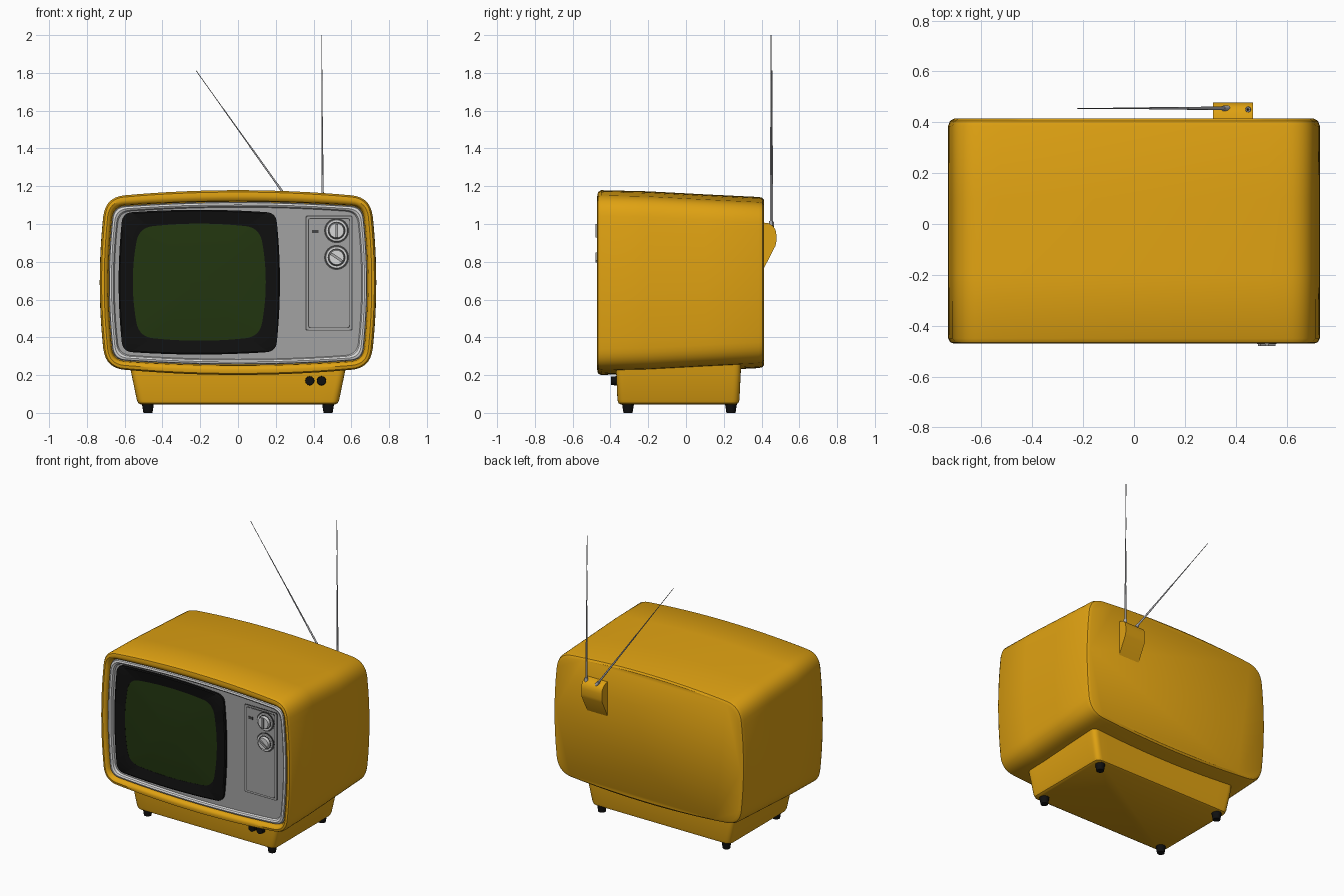
import bpy, bmesh, math
from mathutils import Vector

if "Cube" in bpy.data.objects:
    bpy.data.objects.remove(bpy.data.objects["Cube"])


def material(name, r, g, b):
    m = bpy.data.materials.new(name)
    m.diffuse_color = (r, g, b, 1)
    m.use_nodes = True
    m.node_tree.nodes["Principled BSDF"].inputs["Base Color"].default_value = m.diffuse_color
    return m


YELLOW = material("mustard yellow", 0.74, 0.36, 0.006)
BLACK = material("black", 0.005, 0.005, 0.005)
GREEN = material("dark screen green", 0.016, 0.036, 0.005)
GREY = material("panel grey", 0.36, 0.36, 0.36)
LIGHT = material("light trim grey", 0.68, 0.68, 0.68)
CHROME = material("antenna metal", 0.42, 0.42, 0.44)
DARK = material("dark grey", 0.06, 0.06, 0.06)


def finish(name, bm, mat, angle=35):
    bmesh.ops.recalc_face_normals(bm, faces=bm.faces)
    me = bpy.data.meshes.new(name)
    bm.to_mesh(me)
    bm.free()
    me.materials.append(mat)
    ob = bpy.data.objects.new(name, me)
    bpy.context.collection.objects.link(ob)
    bpy.ops.object.select_all(action='DESELECT')
    ob.select_set(True)
    bpy.context.view_layer.objects.active = ob
    bpy.ops.object.shade_smooth_by_angle(angle=math.radians(angle))
    return ob


def outline(w, h, bw, bh, r, n=8):
    """Rounded rectangle with bulging edges, half sizes w and h."""
    cx, cz = w - bw, h - bh
    side = lambda z: Vector((w - bw * (z / cz) ** 2, z))
    top = lambda x: Vector((x, h - bh * (x / cx) ** 2))
    a, b, c = side(cz - r), top(cx - r), Vector((cx, cz))
    q = [side((cz - r) * i / n) for i in range(n)]
    q += [a * (1 - t) ** 2 + c * 2 * t * (1 - t) + b * t * t for t in [i / n for i in range(n)]]
    q += [top((cx - r) * (1 - i / n)) for i in range(n + 1)]
    left = [Vector((-p.x, p.y)) for p in reversed(q[:-1])]
    upper = q + left
    return upper + [Vector((p.x, -p.y)) for p in reversed(upper[1:-1])]


def loft(name, rings, mat, first=True, last=True, closed=False, flat=False, angle=35):
    """rings: (depth, centre u, centre v, outline args); depth is y, or z when flat."""
    bm = bmesh.new()
    loops = []
    for d, cu, cv, args in rings:
        loops.append([bm.verts.new((p.x + cu, p.y + cv, d) if flat else (p.x + cu, d, p.y + cv))
                      for p in outline(*args)])
    pairs = list(zip(loops, loops[1:]))
    if closed:
        pairs.append((loops[-1], loops[0]))
    for a, b in pairs:
        for i in range(len(a)):
            j = (i + 1) % len(a)
            bm.faces.new((a[i], a[j], b[j], b[i]))
    if first and not closed:
        bm.faces.new(loops[0])
    if last and not closed:
        bm.faces.new(loops[-1])
    return finish(name, bm, mat, angle)


def rod(name, a, b, r1, r2, mat, seg=24):
    a, b = Vector(a), Vector(b)
    bm = bmesh.new()
    bmesh.ops.create_cone(bm, cap_ends=True, segments=seg, radius1=r1, radius2=r2, depth=(b - a).length)
    rot = (b - a).to_track_quat('Z', 'Y').to_matrix()
    for v in bm.verts:
        v.co = rot @ v.co + (a + b) / 2
    return finish(name, bm, mat)


def box(name, lo, hi, mat):
    bm = bmesh.new()
    bmesh.ops.create_cube(bm, size=1)
    for v in bm.verts:
        v.co = [(l + h) / 2 + c * (h - l) for l, h, c in zip(lo, hi, v.co)]
    return finish(name, bm, mat)


# Cabinet: front recess, rounded rim, tapering shell, back
loft("cabinet", [
    (-0.430, 0, 0.686, (0.685, 0.432, 0.025, 0.025, 0.06)),
    (-0.455, 0, 0.686, (0.690, 0.436, 0.025, 0.025, 0.06)),
    (-0.465, 0, 0.687, (0.697, 0.445, 0.025, 0.026, 0.07)),
    (-0.470, 0, 0.688, (0.708, 0.460, 0.027, 0.030, 0.08)),
    (-0.466, 0, 0.689, (0.722, 0.480, 0.030, 0.035, 0.09)),
    (-0.450, 0, 0.690, (0.731, 0.489, 0.030, 0.037, 0.10)),
    (-0.200, 0, 0.690, (0.732, 0.483, 0.030, 0.037, 0.10)),
    (0.100, 0, 0.690, (0.732, 0.467, 0.030, 0.037, 0.10)),
    (0.385, 0, 0.690, (0.731, 0.453, 0.030, 0.037, 0.10)),
    (0.405, 0, 0.690, (0.724, 0.448, 0.030, 0.037, 0.10)),
    (0.414, 0, 0.690, (0.708, 0.436, 0.030, 0.037, 0.10))], YELLOW, first=False)

# Front panel and bright trim around it
loft("front_panel", [(-0.425, 0, 0.686, (0.684, 0.431, 0.025, 0.025, 0.06)),
                     (-0.436, 0, 0.686, (0.684, 0.431, 0.025, 0.025, 0.06))], GREY)
loft("panel_trim", [(-0.430, 0, 0.686, (0.683, 0.429, 0.025, 0.025, 0.06)),
                    (-0.452, 0, 0.686, (0.680, 0.426, 0.025, 0.025, 0.06)),
                    (-0.456, 0, 0.686, (0.670, 0.416, 0.025, 0.025, 0.06)),
                    (-0.450, 0, 0.686, (0.660, 0.407, 0.025, 0.025, 0.06)),
                    (-0.430, 0, 0.686, (0.652, 0.400, 0.025, 0.025, 0.06))], LIGHT, closed=True)

# Picture tube: black surround and domed glass
SX, SZ = -0.205, 0.692
loft("screen_surround", [(-0.430, SX, SZ, (0.427, 0.383, 0.022, 0.016, 0.05)),
                         (-0.450, SX, SZ, (0.427, 0.383, 0.022, 0.016, 0.05)),
                         (-0.454, SX, SZ, (0.420, 0.376, 0.022, 0.016, 0.05)),
                         (-0.442, SX, SZ, (0.352, 0.310, 0.035, 0.022, 0.07)),
                         (-0.430, SX, SZ, (0.352, 0.310, 0.035, 0.022, 0.07))], BLACK, closed=True)
loft("screen_glass", [(-0.441 - 0.012 * (1 - s * s), SX, SZ,
                       (0.353 * s, 0.311 * s, 0.035 * s, 0.022 * s, 0.07 * s))
                      for s in (1, 0.85, 0.65, 0.4, 0.15)], GREEN, first=False)

# Control plate with a grooved border
CX, CZ = 0.482, 0.740
for i, (w, h, mat) in enumerate([(0.125, 0.305, DARK), (0.120, 0.300, GREY),
                                 (0.111, 0.291, DARK), (0.107, 0.287, GREY)]):
    loft(f"control_plate_{i}", [(-0.434, CX, CZ, (w, h, 0.0, 0.0, 0.012, 3)),
                                (-0.438 - 0.0015 * i, CX, CZ, (w, h, 0.0, 0.0, 0.012, 3))], mat)
box("channel_window", (0.392, -0.446, 0.952), (0.425, -0.440, 0.969), DARK)

# Tuning dials
for label, z, tilt in (("upper", 0.965, 90), ("lower", 0.823, 35)):
    x = 0.522
    rod(label + "_dial_shadow_ring", (x, -0.436, z), (x, -0.446, z), 0.066, 0.066, DARK, 40)
    rod(label + "_dial_skirt", (x, -0.436, z), (x, -0.452, z), 0.062, 0.056, LIGHT, 40)
    rod(label + "_dial_groove", (x, -0.450, z), (x, -0.4535, z), 0.047, 0.047, DARK, 40)
    rod(label + "_dial_cap", (x, -0.450, z), (x, -0.472, z), 0.043, 0.038, LIGHT, 40)
    grip = box(label + "_dial_grip", (-0.036, -0.007, -0.007), (0.036, 0.007, 0.007), GREY)
    grip.location = (x, -0.473, z)
    grip.rotation_euler = (0, math.radians(tilt), 0)

# Pedestal base, feet and the two small black knobs
BY = -0.040
loft("pedestal", [(0.045, 0, BY, (0.515, 0.305, 0.0, 0.0, 0.04)),
                  (0.052, 0, BY, (0.528, 0.318, 0.0, 0.0, 0.04)),
                  (0.070, 0, BY, (0.536, 0.323, 0.0, 0.0, 0.04)),
                  (0.215, 0, BY, (0.566, 0.330, 0.0, 0.0, 0.04)),
                  (0.290, 0, BY, (0.575, 0.332, 0.0, 0.0, 0.04))], YELLOW, flat=True)
for sx in (-1, 1):
    for label, y in (("front", -0.307), ("back", 0.238)):
        rod(f"{label}_foot_{'left' if sx < 0 else 'right'}", (sx * 0.477, y, 0),
            (sx * 0.477, y, 0.05), 0.024, 0.032, BLACK, 16)
for i, x in enumerate((0.380, 0.442)):
    rod(f"small_knob_{i}", (x, -0.350, 0.17), (x, -0.397, 0.17), 0.025, 0.023, BLACK)

# Antenna bracket: side profile extruded across x
bm = bmesh.new()
profile = [(0.40, 1.008), (0.435, 1.005), (0.460, 0.990), (0.474, 0.970), (0.478, 0.945),
           (0.478, 0.905), (0.474, 0.885), (0.412, 0.765), (0.40, 0.765)]
face = bm.faces.new([bm.verts.new((0.31, y, z)) for y, z in profile])
ext = bmesh.ops.extrude_face_region(bm, geom=[face])
bmesh.ops.translate(bm, vec=(0.158, 0, 0), verts=[g for g in ext["geom"] if isinstance(g, bmesh.types.BMVert)])
finish("antenna_bracket", bm, YELLOW)

# Telescopic antennas
for label, a, b in (("upright", (0.449, 0.450, 0.985), (0.443, 0.450, 2.0)),
                    ("slanted", (0.368, 0.455, 0.985), (-0.222, 0.455, 1.812))):
    a, b = Vector(a), Vector(b)
    rod(label + "_antenna_socket", a, a.lerp(b, 0.03), 0.012, 0.010, CHROME, 16)
    for i, (t0, t1, r) in enumerate([(0, 0.27, 0.0065), (0.27, 0.52, 0.0048),
                                     (0.52, 0.76, 0.0032), (0.76, 1, 0.002)]):
        rod(f"{label}_antenna_section_{i}", a.lerp(b, t0), a.lerp(b, t1), r, r * 0.9, CHROME, 12)
